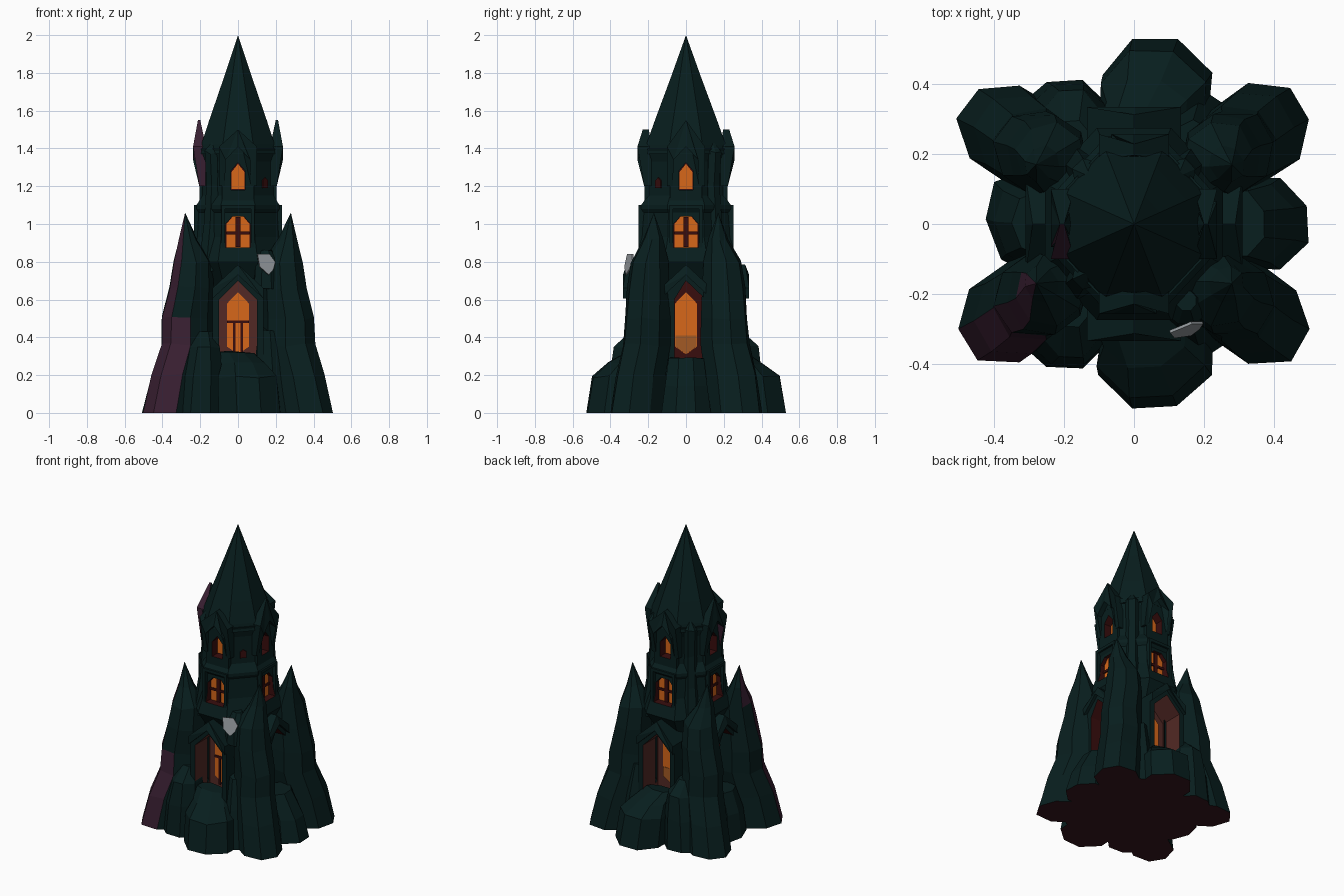
import bpy, bmesh, math, random
from mathutils import Vector

if "Cube" in bpy.data.objects:
    bpy.data.objects.remove(bpy.data.objects["Cube"])
random.seed(4)

def material(name, r, g, b):
    m = bpy.data.materials.new(name)
    m.diffuse_color = (r, g, b, 1)
    m.use_nodes = True
    m.node_tree.nodes["Principled BSDF"].inputs["Base Color"].default_value = m.diffuse_color
    return m

STONE = material("dark_teal_stone", .0024, .0128, .0128)
GLOW = material("orange_glass", .68, .135, .01)
EMBER = material("burnt_orange", .36, .1, .018)
BROWN = material("red_brown", .085, .022, .018)
RED = material("dark_red", .04, .004, .004)
PURPLE = material("dusky_purple", .04, .0135, .031)
GREY = material("pale_grey", .28, .3, .32)
MAROON = material("maroon_underside", .036, .008, .012)

def finish(name, bm, mats, rule=None):
    bmesh.ops.recalc_face_normals(bm, faces=bm.faces[:])
    bm.normal_update()
    if rule:
        for f in bm.faces:
            f.material_index = rule(f)
    me = bpy.data.meshes.new(name)
    bm.to_mesh(me)
    bm.free()
    for m in mats:
        me.materials.append(m)
    ob = bpy.data.objects.new(name, me)
    bpy.context.collection.objects.link(ob)
    return ob

def underside(f):
    return 1 if f.normal.z < -.9 and f.calc_center_median().z < .02 else 0

def loft(name, rings, n=8, rot=0, jitter=0., sx=1, sy=1, rule=underside, mats=(STONE, MAROON)):
    """Stack of elliptical rings (cx, cy, rx, ry, z); rx = 0 makes a point."""
    bm = bmesh.new()
    col = [1 + random.uniform(-jitter, jitter) for _ in range(n)]
    prev = None
    for cx, cy, rx, ry, z in rings:
        if rx == 0:
            tip = bm.verts.new((cx * sx, cy * sy, z))
            for i in range(n):
                bm.faces.new((prev[i], prev[(i + 1) % n], tip))
            prev = None
            break
        ring = []
        for i in range(n):
            a = 2 * math.pi * (i + .5) / n
            k = col[i] * (1 + random.uniform(-jitter, jitter) * .7)
            p, q = rx * k * math.cos(a), ry * k * math.sin(a)
            x = cx + p * math.cos(rot) - q * math.sin(rot)
            y = cy + p * math.sin(rot) + q * math.cos(rot)
            dz = random.uniform(-jitter, jitter) * .25 if z > 0 else 0
            ring.append(bm.verts.new((x * sx, y * sy, z + dz)))
        if prev:
            for i in range(n):
                j = (i + 1) % n
                bm.faces.new((prev[i], prev[j], ring[j], ring[i]))
        else:
            bm.faces.new(ring)
        prev = ring
    if prev:
        bm.faces.new(prev)
    return finish(name, bm, mats, rule)

# ---- wall-mounted parts: u across the wall, d outward, side 0 front, 1 right, 2 back, 3 left
OUT = [(0, -1), (1, 0), (0, 1), (-1, 0)]
SIDES = ["front", "right", "back", "left"]

def place(side, u, d, z):
    ox, oy = OUT[side]
    if side % 2 == 0:
        d *= 1.08
    return Vector((-oy * u + ox * d, ox * u + oy * d, z))

def arch(w, z0, zs, zp, w2=None):
    r = w if w2 is None else w2
    return [(-w, z0), (r, z0), (r, zs), (0, zp), (-w, zs)]

def prism(name, pts, d0, d1, side, mat, lean=0, foot=None, pinch=None, rule=None, mats=None):
    """Extruded outline; lean pulls the peak in, foot the lowest points, pinch sharpens the peak."""
    bm = bmesh.new()
    zmax, zmin = max(p[1] for p in pts), min(p[1] for p in pts)
    def front(z):
        return d1 - lean if z == zmax else foot if foot and z == zmin else d1
    def back(z):
        return d1 - lean - pinch if pinch and z == zmax else d0
    a = [bm.verts.new(place(side, u, back(z), z)) for u, z in pts]
    b = [bm.verts.new(place(side, u, front(z), z)) for u, z in pts]
    n = len(pts)
    for i in range(n):
        j = (i + 1) % n
        bm.faces.new((a[i], a[j], b[j], b[i]))
    bmesh.ops.triangulate(bm, faces=[bm.faces.new(a), bm.faces.new(b)])
    return finish(name, bm, mats or [mat], rule)

def frame(name, outer, inner, d0, d1, side, reveal=RED):
    """Stone surround with a coloured reveal inside."""
    bm = bmesh.new()
    ring = lambda pts, d: [bm.verts.new(place(side, u, d, z)) for u, z in pts]
    loops = [ring(outer, d0), ring(outer, d1), ring(inner, d1), ring(inner, d0)]
    n = len(outer)
    for k in range(4):
        for i in range(n):
            j = (i + 1) % n
            f = bm.faces.new((loops[k][i], loops[k][j], loops[(k + 1) % 4][j], loops[(k + 1) % 4][i]))
            f.material_index = 1 if k == 2 else 0
    finish(name, bm, [STONE, reveal])

def bar(name, u0, u1, z0, z1, d0, d1, side, mat=RED):
    prism(name, [(u0, z0), (u1, z0), (u1, z1), (u0, z1)], d0, d1, side, mat)

# ---- central octagonal tower and its roof
C = 1 / math.cos(math.pi / 8)
def octagon(rows):
    return [(0, 0, r * C, r * C * 1.08, z) for z, r in rows]

core = loft("tower_core", octagon([(0, .335), (.22, .295), (.3, .18), (.67, .18), (.8, .255), (.93, .215),
            (1.06, .208), (1.08, .22), (1.1, .22), (1.15, .188), (1.33, .188), (1.4, .205)]))
loft("roof_spire", octagon([(1.37, .205), (1.42, .195), (1.55, .152), (1.78, .073), (2, 0)]))

def cut_core(pts, d0, side, mat):
    """Hidden cutter that sinks a window recess into the tower."""
    c = prism("recess_cutter", pts, d0, .4, side, mat)
    c.hide_render = True
    m = core.modifiers.new("recess", 'BOOLEAN')
    m.object, m.operation, m.solver, m.material_mode = c, 'DIFFERENCE', 'EXACT', 'TRANSFER'

# ---- slim ribs on three diagonal walls of the upper tower
for sx, sy in ((1, 1), (-1, 1), (-1, -1)):
    loft("diagonal_rib", [(.155, .165, .06, .06, .75), (.14, .15, .04, .045, 1),
         (.133, .142, .034, .04, 1.2), (.14, .15, .036, .042, 1.38), (.125, .135, 0, 0, 1.45)],
         6, .8, .04, sx, sy)

# ---- corner buttresses ending in small spires
BUTTRESS = [(.345, .255, .172, .138, 0), (.31, .235, .16, .13, .2), (.27, .205, .145, .125, .36),
            (.27, .2, .14, .12, .5), (.25, .2, .118, .115, .66), (.24, .19, .105, .1, .8),
            (.265, .172, .048, .055, .92), (.28, .17, 0, 0, 1.06)]
def purple_side(f):
    if underside(f):
        return 1
    return 2 if f.normal.dot(Vector((-.75, -.66, 0))) > .6 and f.calc_center_median().x < -.29 else 0
for sx in (1, -1):
    for sy in (1, -1):
        marked = sx < 0 and sy < 0
        loft("corner_buttress", BUTTRESS, 8, .6, .04, sx, sy,
             purple_side if marked else underside, (STONE, MAROON, PURPLE))

# ---- rock lobes around the foot
for sy in (1, -1):
    loft("foot_rock", [(.06, .36, .17, .182, 0), (.05, .34, .16, .165, .19), (.03, .31, .125, .11, .26),
         (-.01, .27, .1, .05, .32)], 8, 0, .04, 1, sy)
    loft("left_corner_rock", [(-.2, .29, .135, .13, 0), (-.19, .29, .12, .12, .2), (-.18, .28, .09, .11, .35),
         (-.18, .23, .06, .07, .43)], 8, 0, .03, 1, sy)
    loft("right_corner_rock", [(.2, .27, .1, .11, 0), (.18, .25, .09, .09, .25), (.17, .23, .06, .07, .44)],
         7, .2, .05, 1, sy)
loft("right_foot_rock", [(.36, 0, .15, .14, 0), (.34, 0, .13, .12, .14), (.29, 0, .09, .1, .29)], 8, 0, .02)
loft("left_foot_rock", [(-.3, 0, .12, .16, 0), (-.29, 0, .11, .13, .16), (-.26, 0, .09, .1, .29)],
     8, math.pi / 8, .02)

# ---- windows on all four sides
for s, side in enumerate(SIDES):
    side_wall = s % 2 == 1
    # tall lower window in a deep recess under a pointed hood
    reveal = RED if side_wall else BROWN
    inner = arch(.062, .27, .6, .7, .105) if side_wall else arch(.1, .27, .6, .7)
    frame(side + "_lower_frame", arch(.135, .25, .64, .76), inner, .17, .29, s, reveal)
    cut_core(inner, .145, s, reveal)
    prism(side + "_lower_glass", [(0, .31), (.057, .35), (.057, .58), (0, .64), (-.057, .58), (-.057, .35)],
          .143, .151, s, GLOW)
    prism(side + "_lower_hood", [(-.135, .605), (0, .73), (.135, .605), (.135, .66), (0, .785), (-.135, .66)],
          .17, .31, s, STONE, .02)
    if s == 0:
        bar("window_crossbar", -.057, .057, .475, .49, .145, .157, s)
        for u in (-.02, .02):
            bar("window_mullion", u - .006, u + .006, .3, .48, .145, .157, s)
    else:
        prism(side + "_window_sill", [(0, .312), (.056, .351), (.056, .41), (-.056, .41), (-.056, .351)],
              .145, .154, s, EMBER)
    # square middle window with crossed bars
    box = lambda w, z0, z1: [(-w, z0), (w, z0), (w, z1), (-w, z1)]
    pane = [(-.066, .875), (.066, .875), (.066, 1), (.03, 1.04), (-.03, 1.04), (-.066, 1)]
    frame(side + "_middle_frame", box(.088, .86, 1.1), box(.07, .87, 1.08), .19, .232, s, STONE)
    cut_core(pane, .18, s, RED)
    prism(side + "_middle_glass", [(u * .92, z) for u, z in pane], .178, .186, s, GLOW)
    bar("middle_mullion", -.012, .012, .877, 1.038, .18, .194, s)
    bar("middle_crossbar", -.062, .062, .945, .96, .18, .194, s)
    # upper pointed window under a sharp gable with tapering legs
    peak = 1.55 if side_wall else 1.5
    opening = arch(.038, 1.18, 1.28, 1.325)
    frame(side + "_upper_frame", arch(.085, 1.12, 1.38, 1.45), opening, .17, .204, s)
    cut_core(opening, .15, s, RED)
    prism(side + "_upper_glass", arch(.034, 1.185, 1.275, 1.318), .148, .156, s, GLOW)
    gable = [(-.1, 1.2), (-.07, 1.2), (-.065, 1.34), (0, 1.41), (.065, 1.34), (.07, 1.2), (.1, 1.2),
             (.1, 1.41), (0, peak), (-.1, 1.41)]
    purple = dict(rule=lambda f: 1 if f.normal.y < -.3 else 0, mats=[STONE, PURPLE]) if s == 3 else {}
    prism(side + "_gable", gable, .17, .238, s, STONE, .026, .205, .012 if side_wall else .03, **purple)

# ---- small red window on the front right diagonal wall, and the pale stone shard
def plate(name, centre, normal, pts, mat, t=.008):
    n = Vector(normal).normalized()
    u = Vector((0, 0, 1)).cross(n).normalized()
    v = n.cross(u)
    bm = bmesh.new()
    f = bm.faces.new([bm.verts.new(Vector(centre) + u * a + v * b) for a, b in pts])
    r = bmesh.ops.extrude_face_region(bm, geom=[f])
    bmesh.ops.translate(bm, verts=[e for e in r["geom"] if isinstance(e, bmesh.types.BMVert)], vec=n * t)
    finish(name, bm, [mat])

plate("diagonal_window", (.14, -.144, 1.215), (1.05, -1, 0),
      [(-.02, -.025), (.02, -.025), (.02, .015), (0, .03), (-.02, .015)], RED)
loft("shoulder_rock", [(.15, .24, .07, .06, .66), (.15, .24, .06, .05, .8), (.15, .22, .03, .03, .86)],
     8, 0, .02, 1, -1)
plate("pale_shard", (.15, -.3, .787), (.35, -.85, .25),
      [(-.047, .055), (.02, .055), (.05, .01), (.035, -.03), (.005, -.06), (-.042, -.015)], GREY)
